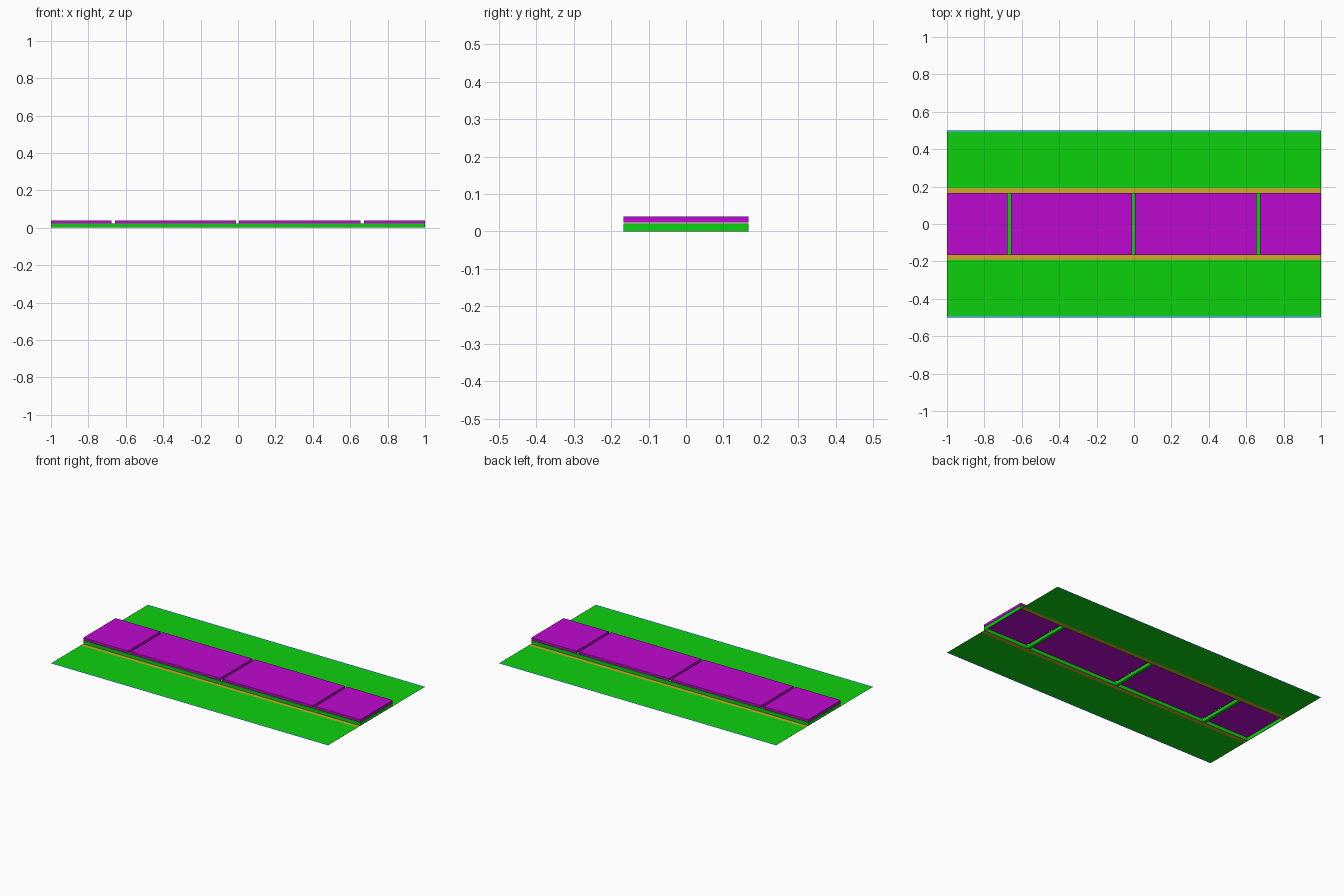
import bpy
import bmesh

cube = bpy.data.objects.get("Cube")
if cube:
    bpy.data.objects.remove(cube, do_unlink=True)


def material(name, rgb):
    m = bpy.data.materials.new(name)
    m.use_nodes = True
    color = (*rgb, 1)
    m.diffuse_color = color
    m.node_tree.nodes["Principled BSDF"].inputs["Base Color"].default_value = color
    return m


GREEN = material("green", (0.004, 0.64, 0.004))
MAGENTA = material("magenta", (0.52, 0.003, 0.63))
GOLD = material("gold", (0.6, 0.4, 0.02))
TEAL = material("teal", (0.02, 0.52, 0.52))


def finish(name, bm, mat):
    mesh = bpy.data.meshes.new(name)
    bm.to_mesh(mesh)
    bm.free()
    mesh.materials.append(mat)
    obj = bpy.data.objects.new(name, mesh)
    bpy.context.collection.objects.link(obj)
    return obj


def box(name, x, y, z, mat):
    """Box spanning the given ranges."""
    bm = bmesh.new()
    bmesh.ops.create_cube(bm, size=1)
    for v in bm.verts:
        for i, (low, high) in enumerate((x, y, z)):
            v.co[i] = high if v.co[i] > 0 else low
    return finish(name, bm, mat)


def sheet(name, y, mat):
    """Full-length flat strip lying on the ground."""
    low, high = sorted(y)
    bm = bmesh.new()
    corners = ((-1, low), (1, low), (1, high), (-1, high))
    bm.faces.new([bm.verts.new((a, b, 0)) for a, b in corners])
    return finish(name, bm, mat)


HALF = 0.167      # half width of the raised strip
WALL = 0.004
RIM = 0.022       # top of the green frame
GAP = 0.009       # half width of each joint
JOINTS = (-0.667, -0.003, 0.665)

# Flat ground bands on both sides
for side, s in (("front", -1), ("back", 1)):
    sheet(side + "_border", (s * HALF, s * 0.193), GOLD)
    sheet(side + "_ground", (s * 0.193, s * 0.49), GREEN)
    sheet(side + "_edge_line", (s * 0.49, s * 0.5), TEAL)
    box(side + "_frame_wall", (-1, 1), sorted((s * HALF, s * (HALF - WALL))),
        (0, RIM), GREEN)

# End walls and cross bars of the open frame
inner = (-HALF + WALL, HALF - WALL)
box("right_end_wall", (-1, -1 + WALL), inner, (0, RIM), GREEN)
box("left_end_wall", (1 - WALL, 1), inner, (0, RIM), GREEN)
for i, x in enumerate(JOINTS):
    box(f"cross_bar_{i + 1}", (x - GAP, x + GAP), inner, (0, RIM), GREEN)

# Raised slabs between the joints
starts = [-1] + [x + GAP for x in JOINTS]
ends = [x - GAP for x in JOINTS] + [1]
for i, span in enumerate(zip(starts, ends)):
    box(f"slab_{i + 1}", span, (-HALF, HALF), (RIM + 0.002, 0.04), MAGENTA)
